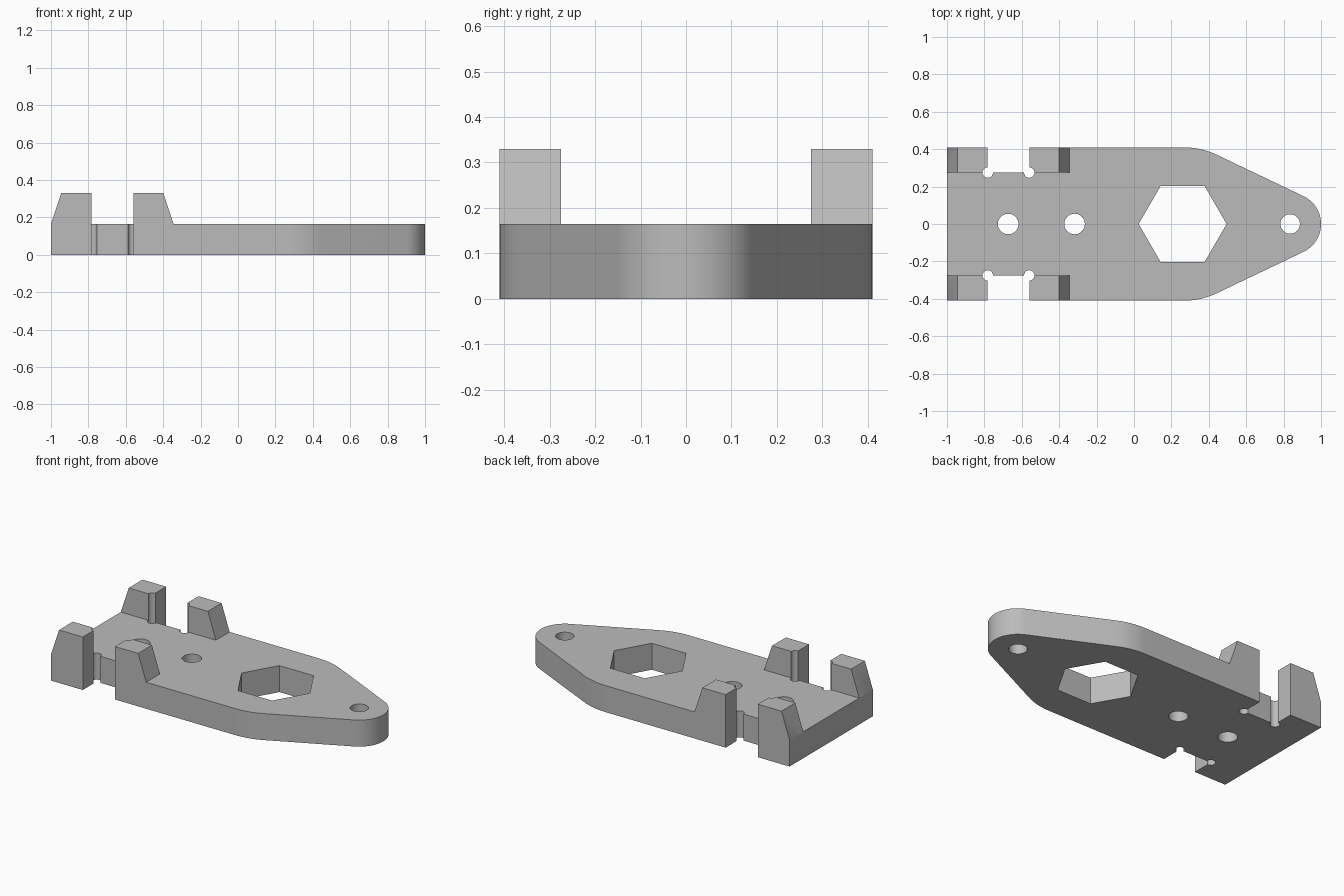
import bpy
import bmesh
from math import sin, cos, tan, pi, radians
from mathutils import Vector

cube = bpy.data.objects.get("Cube")
if cube:
    bpy.data.objects.remove(cube, do_unlink=True)

PLATE, TOP = 0.165, 0.33          # plate thickness, prong height
HALF, INNER = 0.41, 0.275         # half width, inner side of the prongs
GAP = (-0.782, -0.56)             # notch between the prongs
TIP_X, TIP_R, FILLET = 0.835, 0.165, 0.41
TAPER = radians(25.5)


def prism(name, points, low, high, axis="z"):
    """Extrude a 2D outline along z, or an x-z outline along y."""
    place = (lambda p, h: (p[0], p[1], h)) if axis == "z" else (lambda p, h: (p[0], h, p[1]))
    bm = bmesh.new()
    face = bm.faces.new([bm.verts.new(place(p, low)) for p in points])
    side = bmesh.ops.extrude_face_region(bm, geom=[face])
    verts = [g for g in side["geom"] if isinstance(g, bmesh.types.BMVert)]
    shift = Vector(place((0, 0), high - low))
    bmesh.ops.translate(bm, vec=shift, verts=verts)
    bmesh.ops.recalc_face_normals(bm, faces=bm.faces)
    mesh = bpy.data.meshes.new(name)
    bm.to_mesh(mesh)
    bm.free()
    obj = bpy.data.objects.new(name, mesh)
    bpy.context.collection.objects.link(obj)
    return obj


def arc(cx, cy, r, start, end, steps):
    return [(cx + r * cos(start + (end - start) * i / steps),
             cy + r * sin(start + (end - start) * i / steps)) for i in range(steps + 1)]


def circle(cx, cy, r, sides):
    return arc(cx, cy, r, 0, 2 * pi, sides)[:-1]


def rect(x0, x1, y0, y1):
    return [(x0, y0), (x1, y0), (x1, y1), (x0, y1)]


def cut(target, cutter):
    cutter.hide_render = True
    mod = target.modifiers.new("cut", "BOOLEAN")
    mod.operation, mod.solver, mod.object = "DIFFERENCE", "EXACT", cutter
    bpy.context.view_layer.objects.active = target
    bpy.ops.object.modifier_apply(modifier=mod.name)
    bpy.data.objects.remove(cutter, do_unlink=True)


# Body outline: square tail, filleted shoulders, rounded tip
normal = pi / 2 - TAPER
shoulder_x = (TIP_X + TIP_R * cos(normal)
              - (HALF - TIP_R * sin(normal)) / tan(TAPER) - FILLET * tan(TAPER / 2))
upper = [(-1, HALF)] + arc(shoulder_x, HALF - FILLET, FILLET, pi / 2, normal, 10)
tip = arc(TIP_X, 0, TIP_R, normal, -normal, 32)
lower = [(x, -y) for x, y in reversed(upper)]
body = prism("mounting_plate", upper + tip + lower, 0, TOP)

# Lower the middle, the nose and the tail slope, which leaves four prongs
cut(body, prism("channel_cutter", rect(-1.2, 1.2, -INNER, INNER), PLATE, 0.5))
cut(body, prism("nose_cutter", [(-0.345, PLATE), (1.2, PLATE), (1.2, 0.36), (-0.41, 0.36)],
                -0.6, 0.6, "y"))
cut(body, prism("tail_cutter", [(-1.03, 0.075), (-0.935, 0.36), (-1.1, 0.36)], -0.6, 0.6, "y"))

# Side notches with round corner reliefs
for s in (-1, 1):
    cut(body, prism("notch_cutter", rect(*GAP, *sorted((s * INNER, s * 0.6))), -0.1, 0.5))
    for x in GAP:
        cut(body, prism("relief_cutter", circle(x, s * INNER, 0.028, 24), -0.1, 0.5))

# Screw holes and hexagonal opening
for x, r, sides in ((-0.673, 0.055, 40), (-0.318, 0.055, 40),
                    (TIP_X, 0.052, 40), (0.26, 0.235, 6)):
    cut(body, prism("hole_cutter", circle(x, 0, r, sides), -0.1, 0.5))

# Merge coplanar faces left by the cuts
bm = bmesh.new()
bm.from_mesh(body.data)
bmesh.ops.remove_doubles(bm, verts=bm.verts, dist=0.0001)
bmesh.ops.dissolve_limit(bm, angle_limit=radians(0.5), verts=bm.verts, edges=bm.edges)
bm.to_mesh(body.data)
bm.free()

# Plain grey material
grey = bpy.data.materials.new("plain_grey")
grey.use_nodes = True
colour = (0.5, 0.5, 0.5, 1)
grey.diffuse_color = colour
grey.node_tree.nodes["Principled BSDF"].inputs["Base Color"].default_value = colour
body.data.materials.clear()
body.data.materials.append(grey)

bpy.ops.object.select_all(action="DESELECT")
body.select_set(True)
bpy.context.view_layer.objects.active = body
bpy.ops.object.shade_smooth_by_angle(angle=radians(30))
